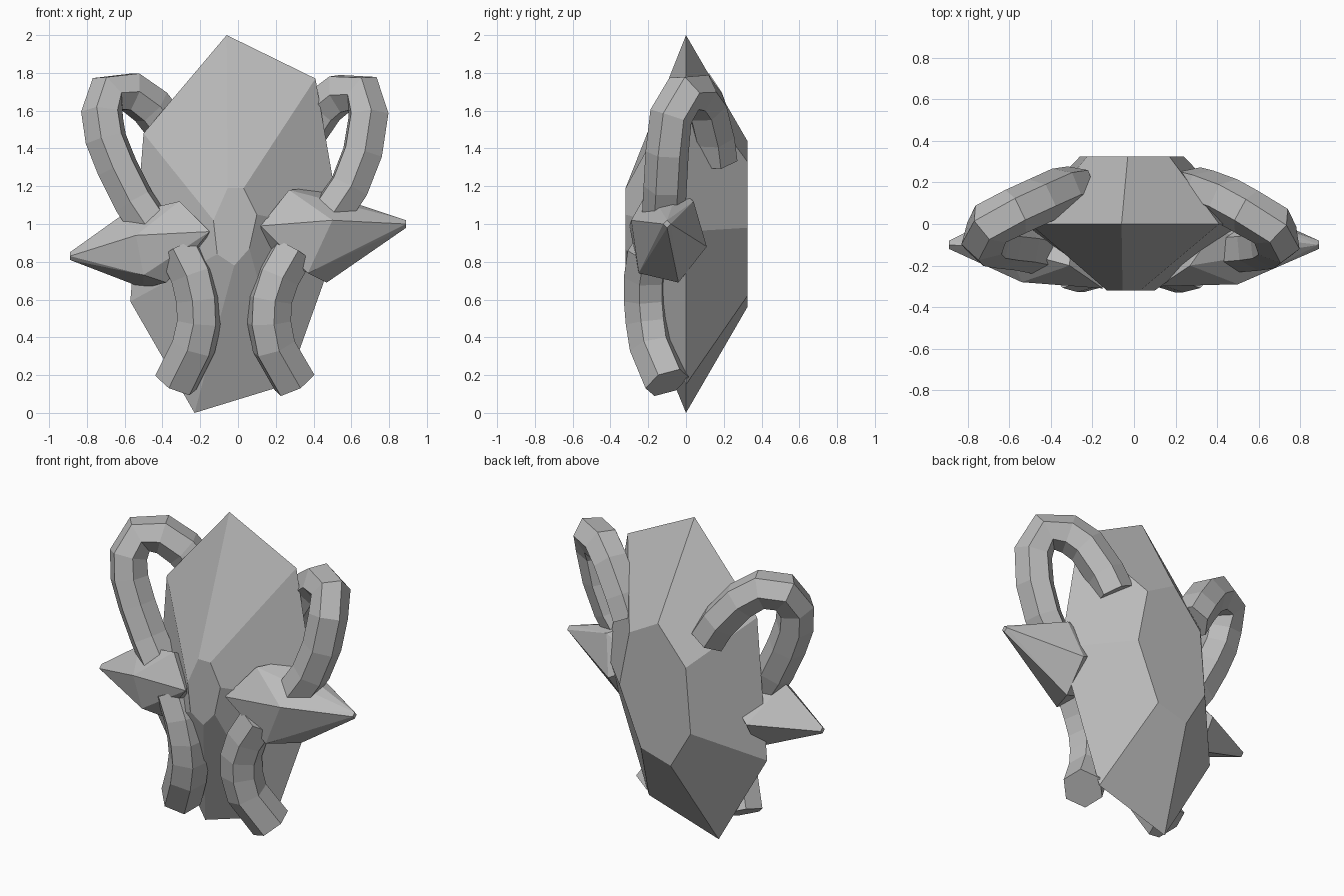
import bpy, bmesh

if "Cube" in bpy.data.objects:
    bpy.data.objects.remove(bpy.data.objects["Cube"])

grey = bpy.data.materials.new("plain grey")
grey.use_nodes = True
grey.diffuse_color = (0.5, 0.5, 0.5, 1)
bsdf = next(n for n in grey.node_tree.nodes if n.type == 'BSDF_PRINCIPLED')
bsdf.inputs["Base Color"].default_value = grey.diffuse_color


def add_mesh(name, mesh):
    mesh.name = name
    mesh.materials.clear()
    mesh.materials.append(grey)
    obj = bpy.data.objects.new(name, mesh)
    bpy.context.collection.objects.link(obj)
    return obj


def from_bmesh(name, bm):
    bmesh.ops.recalc_face_normals(bm, faces=bm.faces)
    mesh = bpy.data.meshes.new(name)
    bm.to_mesh(mesh)
    bm.free()
    return add_mesh(name, mesh)


def loft(name, rings):
    """Join rings of (x, z) points, each ring lying at its own depth y."""
    bm = bmesh.new()
    loops = [[bm.verts.new((x, y, z)) for x, z in pts] for y, pts in rings]
    bm.faces.new(loops[0])
    bm.faces.new(loops[-1])
    n = len(loops[0])
    for a, b in zip(loops, loops[1:]):
        for i in range(n):
            j = (i + 1) % n
            bm.faces.new((a[i], a[j], b[j], b[i]))
    return from_bmesh(name, bm)


def hull(name, points, tip, tip_size=0.02):
    """Faceted spike: convex hull of a few corners and a tiny blunt tip."""
    x, y, z = tip
    s = tip_size
    ends = [(x, y - s, z), (x, y + s, z), (x, y, z - s), (x, y, z + s)]
    bm = bmesh.new()
    for p in points + ends:
        bm.verts.new(p)
    out = bmesh.ops.convex_hull(bm, input=bm.verts)
    loose = {v for v in out["geom_interior"] if isinstance(v, bmesh.types.BMVert)}
    bmesh.ops.delete(bm, geom=list(loose), context='VERTS')
    return from_bmesh(name, bm)


def tube(name, path, radius):
    """Six-sided capped tube along a path."""
    curve = bpy.data.curves.new(name, 'CURVE')
    curve.dimensions = '3D'
    curve.bevel_depth = radius
    curve.bevel_resolution = 1
    curve.use_fill_caps = True
    spline = curve.splines.new('POLY')
    spline.points.add(len(path) - 1)
    for p, co in zip(spline.points, path):
        p.co = (*co, 1)
    spline.use_smooth = False
    helper = bpy.data.objects.new(name + " path", curve)
    bpy.context.collection.objects.link(helper)
    bpy.context.view_layer.update()
    deps = bpy.context.evaluated_depsgraph_get()
    mesh = bpy.data.meshes.new_from_object(helper.evaluated_get(deps))
    bpy.data.objects.remove(helper)
    for poly in mesh.polygons:
        poly.use_smooth = False
    return add_mesh(name, mesh)


# Seven-sided gem body: small front face, wide girdle, flat back
front = [(-.055, 1.19), (.03, 1.19), (.1, 1.05), (.06, .87),
         (-.02, .78), (-.11, .84), (-.13, 1.02)]
girdle = [(-.06, 2), (.41, 1.77), (.55, .96), (.26, .15),
          (-.23, 0), (-.57, .59), (-.5, 1.48)]
back = [(-.03, 1.44), (.17, 1.33), (.24, .98), (.09, .62),
        (-.12, .56), (-.26, .8), (-.225, 1.21)]
loft("body", [(-.32, front), (0, girdle), (.325, back)])

# Side spikes
hull("left_spike", [
    (.5, -.29, 1.02), (.53, .04, 1.12), (.47, .11, .88), (.47, -.04, .69),
    (.37, -.25, .74), (.12, -.3, .99), (.27, -.2, 1.18), (.38, -.04, 1.19),
    (.28, .05, .98), (.14, -.2, .87)], (.89, -.1, 1))
hull("right_spike", [
    (-.54, -.28, .94), (-.61, -.12, 1.05), (-.5, .11, .84), (-.5, 0, .66),
    (-.5, -.25, .73), (-.38, -.2, .69), (-.15, -.31, .96), (-.31, -.2, 1.12),
    (-.3, .03, 1), (-.2, -.2, .86)], (-.89, -.1, .83))

# Upper loops, curling from the spikes over to the back
tube("left_upper_loop", [
    (.47, -.12, 1.02), (.59, -.11, 1.2), (.66, -.1, 1.38), (.69, -.08, 1.57),
    (.66, -.01, 1.69), (.54, .06, 1.69), (.45, .11, 1.62), (.34, .15, 1.46),
    (.28, .165, 1.34)], .115)
tube("right_upper_loop", [
    (-.45, -.13, .97), (-.55, -.11, 1.12), (-.64, -.1, 1.3),
    (-.7, -.09, 1.45), (-.72, -.07, 1.58), (-.69, 0, 1.69),
    (-.57, .06, 1.7), (-.46, .11, 1.62), (-.35, .16, 1.48),
    (-.28, .17, 1.36)], .115)

# Lower legs, bowed towards the middle
tube("left_leg", [
    (.29, -.19, .86), (.21, -.21, .72), (.17, -.21, .6), (.165, -.2, .48),
    (.19, -.18, .35), (.3, -.1, .16)], .122)
tube("right_leg", [
    (-.31, -.19, .87), (-.24, -.21, .73), (-.21, -.21, .6),
    (-.205, -.2, .48), (-.235, -.18, .35), (-.33, -.1, .16)], .122)
